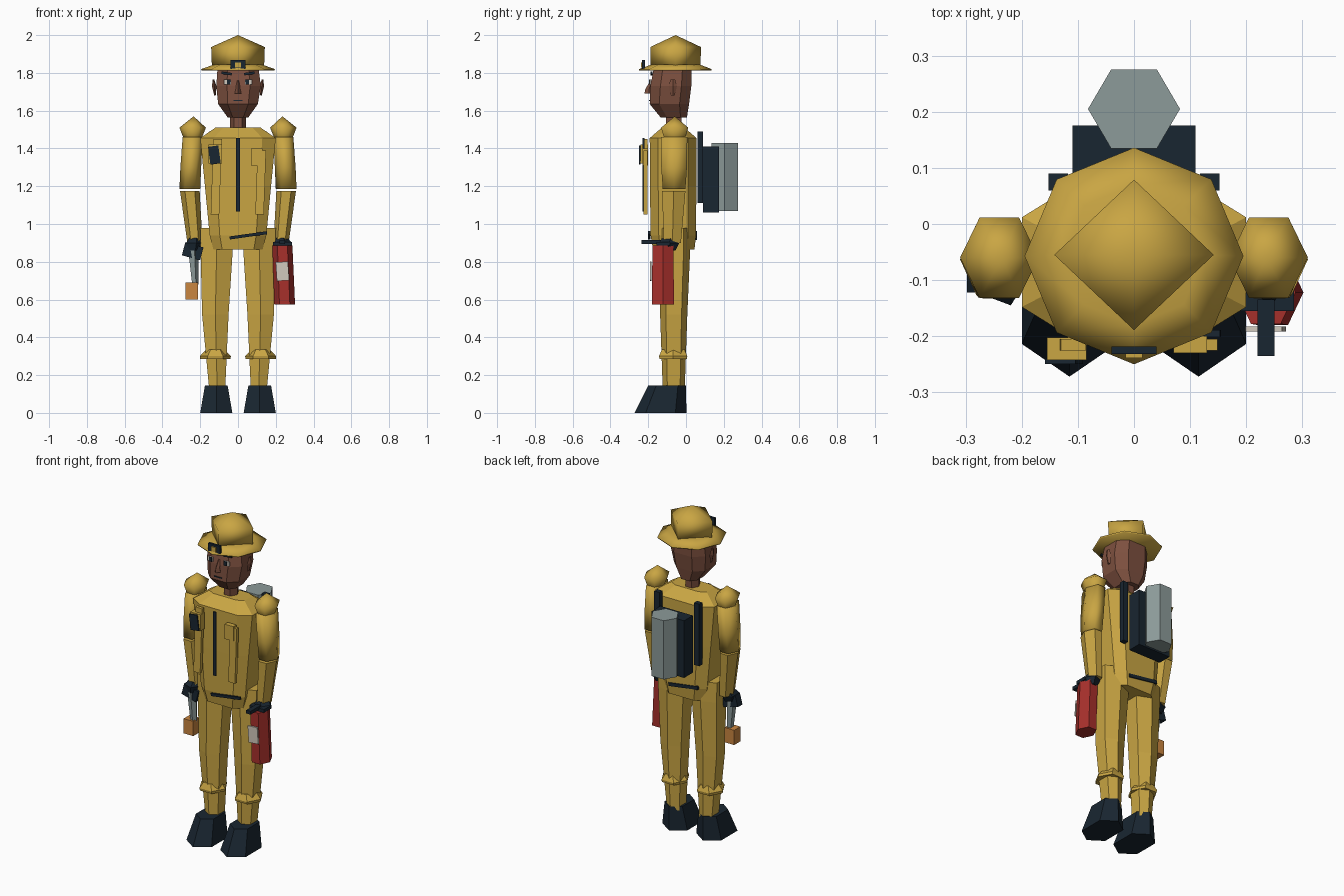
import bpy
import bmesh
import math
from mathutils import Matrix

cube = bpy.data.objects.get("Cube")
if cube:
    bpy.data.objects.remove(cube)


def material(name, hexa):
    rgb = [(int(hexa[i:i + 2], 16) / 255) ** 2.2 for i in (0, 2, 4)]
    mat = bpy.data.materials.new(name)
    mat.diffuse_color = (*rgb, 1)
    mat.use_nodes = True
    node = mat.node_tree.nodes["Principled BSDF"]
    node.inputs["Base Color"].default_value = (*rgb, 1)
    node.inputs["Roughness"].default_value = 0.8
    return mat


yellow = material("mustard cloth", "C8A445")
skin = material("brown skin", "7C5141")
dark = material("dark slate", "1F2A34")
steel = material("grey steel", "8B9998")
red = material("red paint", "A5332F")
orange = material("orange wood", "C98542")
white = material("off white", "D0C8BC")


def finish(name, bm, mat, smooth=False):
    bmesh.ops.recalc_face_normals(bm, faces=bm.faces)
    mesh = bpy.data.meshes.new(name)
    bm.to_mesh(mesh)
    bm.free()
    mesh.materials.append(mat)
    for face in mesh.polygons:
        face.use_smooth = smooth
    obj = bpy.data.objects.new(name, mesh)
    bpy.context.collection.objects.link(obj)
    return obj


def loft(name, mat, rings, sides=6, turn=0.0, square=1.0, smooth=False):
    """Skin over polygon rings given as (x, y, z, half width, half depth)."""
    bm = bmesh.new()
    angles = [math.tau * (i + turn) / sides for i in range(sides)]
    shape = [[math.copysign(abs(v) ** square, v) for v in (math.cos(a), math.sin(a))] for a in angles]
    wide = max(p[0] for p in shape)
    deep = max(p[1] for p in shape)
    loops = [[bm.verts.new((x + rx * px / wide, y + ry * py / deep, z)) for px, py in shape]
             for x, y, z, rx, ry in rings]
    for low, high in zip(loops, loops[1:]):
        for i in range(sides):
            j = (i + 1) % sides
            bm.faces.new((low[i], low[j], high[j], high[i]))
    bm.faces.new(loops[0])
    bm.faces.new(loops[-1])
    bmesh.ops.remove_doubles(bm, verts=bm.verts, dist=0.0005)
    return finish(name, bm, mat, smooth)


def box(name, mat, centre, size, tilt=0, axis="Y"):
    bm = bmesh.new()
    bmesh.ops.create_cube(bm, size=1)
    place = (Matrix.Translation(centre) @ Matrix.Rotation(math.radians(tilt), 4, axis)
             @ Matrix.Diagonal((*size, 1)))
    bmesh.ops.transform(bm, matrix=place, verts=bm.verts)
    return finish(name, bm, mat)


# Limbs, mirrored
for side, s in (("left", 1), ("right", -1)):
    loft(side + "_boot", dark, [(s * .115, -.135, 0, .085, .137),
                                (s * .115, -.1, .145, .06, .1)], turn=.5, square=.8)
    loft(side + "_trouser_leg", yellow, [(s * .11, -.065, .12, .042, .058),
                                         (s * .12, -.065, .52, .07, .072),
                                         (s * .113, -.06, .86, .085, .082),
                                         (s * .12, -.06, .98, .08, .08)], turn=.5, square=.8)
    loft(side + "_trouser_band", yellow, [(s * .12, -.068, .285, .08, .072),
                                          (s * .12, -.068, .3, .082, .075),
                                          (s * .12, -.068, .335, .05, .06)])
    loft(side + "_upper_sleeve", yellow, [(s * .255, -.063, 1.185, .055, .06),
                                          (s * .25, -.063, 1.3, .055, .068),
                                          (s * .24, -.063, 1.46, .053, .07)], smooth=True)
    loft(side + "_lower_sleeve", yellow, [(s * .228, -.072, .9, .04, .045),
                                          (s * .255, -.065, 1.175, .052, .062)])
    loft(side + "_shoulder", yellow, [(s * .24, -.06, 1.42, .035, .045),
                                      (s * .24, -.06, 1.51, .07, .072),
                                      (s * .235, -.06, 1.57, 0, 0)], smooth=True)
    loft(side + "_glove", dark, [(s * .235, -.095, .86, .03, .04),
                                 (s * .235, -.09, .9, .05, .055),
                                 (s * .23, -.08, .925, .035, .045)], sides=5)
    loft(side + "_ear", skin, [(s * .122, -.07, 1.68, .004, .01),
                               (s * .126, -.07, 1.73, .012, .022),
                               (s * .13, -.07, 1.765, .004, .012)], sides=4)

# Jacket
loft("jacket", yellow, [(0, -.065, .865, .13, .11), (0, -.067, .94, .15, .12),
                        (0, -.068, 1.2, .175, .123), (0, -.068, 1.455, .2, .124),
                        (0, -.068, 1.51, .12, .06)], sides=8, turn=.5, square=.5)
box("zip", dark, (0, -.225, 1.26), (.02, .008, .39))
box("right_front_panel", yellow, (-.115, -.215, 1.25), (.045, .02, .4), 2)
box("left_front_panel", yellow, (.12, -.215, 1.22), (.045, .02, .34), 2)
box("right_chest_pocket", yellow, (-.12, -.222, 1.37), (.07, .04, .1))
box("left_chest_pocket", yellow, (.1, -.215, 1.355), (.06, .03, .09))
box("radio", dark, (-.125, -.245, 1.365), (.055, .009, .095), -8)
box("belt_front", dark, (.055, -.195, .94), (.2, .012, .016), -8)
box("belt_back", dark, (-.02, .052, .94), (.2, .012, .02), 8)

# Head and face
loft("neck", skin, [(0, -.065, 1.49, .042, .04), (0, -.065, 1.6, .042, .042)])
loft("head", skin, [(0, -.065, 1.565, .055, .07), (0, -.088, 1.635, .105, .104),
                    (.003, -.08, 1.73, .118, .108), (0, -.07, 1.83, .108, .1)],
     sides=8, turn=.5, square=.75)
loft("nose", skin, [(0, -.195, 1.69, .018, .025), (0, -.195, 1.715, .012, .02),
                    (0, -.18, 1.76, .006, .008)], sides=4)
box("mouth", dark, (0, -.193, 1.655), (.05, .008, .005))
for side, s in (("left", 1), ("right", -1)):
    box(side + "_eye", white, (s * .055, -.188, 1.752), (.036, .008, .026))
    box(side + "_pupil", dark, (s * .05, -.193, 1.752), (.018, .008, .026))
    box(side + "_eyebrow", dark, (s * .06, -.183, 1.797), (.055, .009, .013), s * -8)

# Hat
loft("hat_brim", yellow, [(0, -.057, 1.812, .192, .19), (0, -.057, 1.82, .195, .193),
                          (0, -.055, 1.845, .125, .125)], sides=8, smooth=True)
loft("hat_crown", yellow, [(0, -.055, 1.83, .138, .132), (0, -.055, 1.937, .142, .134),
                           (0, -.055, 2, 0, 0)], sides=4, smooth=True)
box("hat_badge", dark, (0, -.225, 1.842), (.08, .014, .055))
box("badge_centre", yellow, (0, -.235, 1.842), (.03, .008, .028))

# Back tank with straps
box("tank_frame", dark, (0, .133, 1.235), (.22, .085, .35))
loft("back_tank", steel, [(0, .205, 1.07, .082, .07), (0, .205, 1.43, .082, .07)])
for side, s in (("left", 1), ("right", -1)):
    box(side + "_strap", dark, (s * .135, .075, 1.3), (.035, .03, .38))

# Extinguisher in the left hand
loft("extinguisher", red, [(.247, -.122, .575, .055, .058), (.235, -.122, .885, .053, .056)])
box("extinguisher_label", white, (.235, -.187, .75), (.065, .009, .1), -4)
box("extinguisher_lever", dark, (.235, -.185, .905), (.03, .1, .02))
box("extinguisher_cap", dark, (.235, -.12, .895), (.1, .07, .02))

# Hand tool in the right hand
loft("tool_shaft", steel, [(-.228, -.1, .68, .018, .022), (-.24, -.1, .87, .03, .03)], sides=5)
box("tool_block", orange, (-.245, -.1, .645), (.065, .06, .09))
box("tool_grip", dark, (-.24, -.1, .855), (.1, .045, .07), 15)
